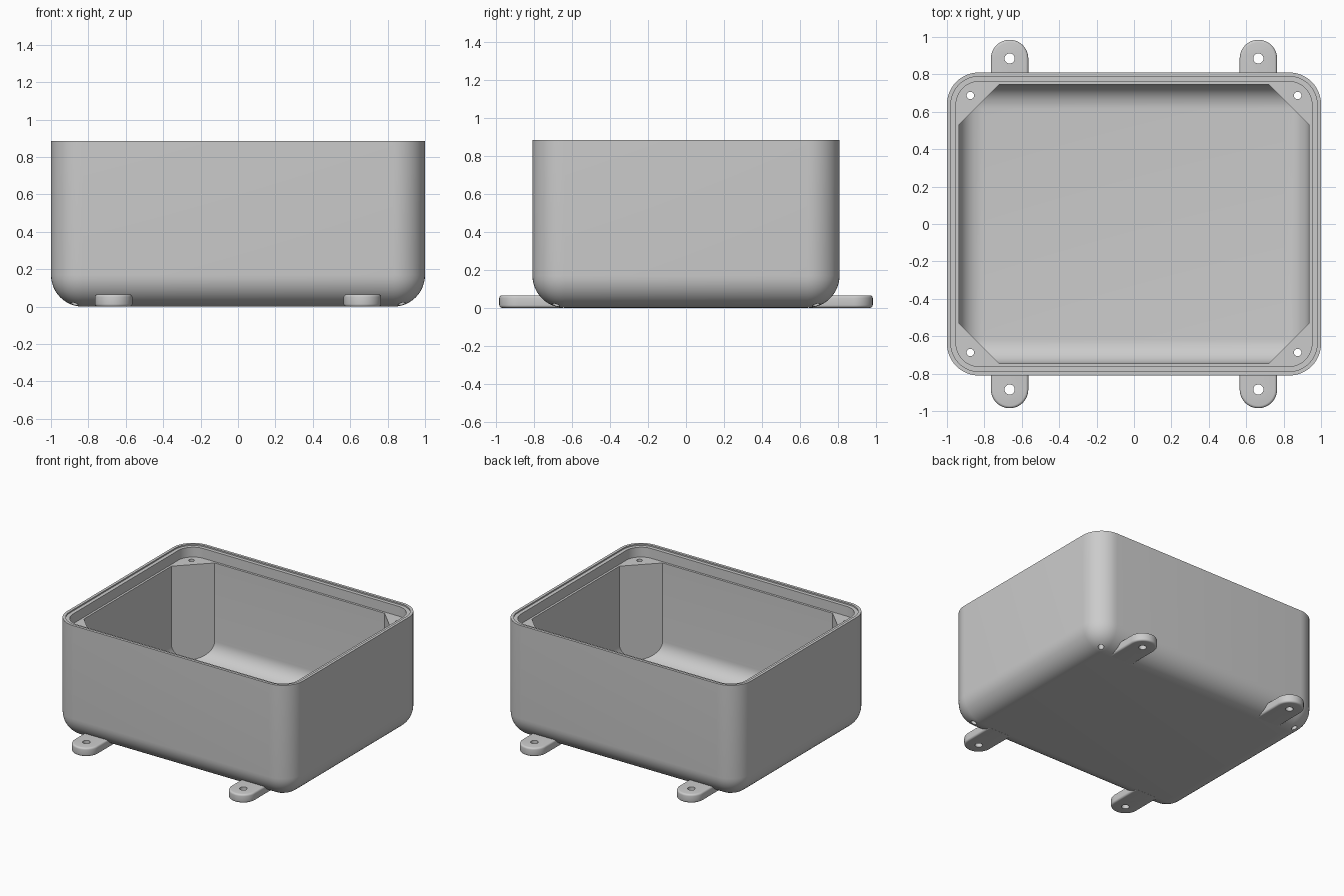
import bpy, bmesh, math
from mathutils import Vector

cube = bpy.data.objects.get("Cube")
if cube:
    bpy.data.objects.remove(cube, do_unlink=True)

HX, HY, H = 1.0, 0.81, 0.885          # outer half sizes and height
LEDGE, FLOOR = 0.80, 0.07
TAB_X, TAB_Y, TAB_R, TAB_H = 0.665, 0.885, 0.1, 0.066

grey = bpy.data.materials.new("light_grey")
grey.use_nodes = True
colour = (0.6, 0.6, 0.6, 1)
grey.diffuse_color = colour
grey.node_tree.nodes["Principled BSDF"].inputs["Base Color"].default_value = colour


def finish(bm, name):
    bmesh.ops.recalc_face_normals(bm, faces=bm.faces)
    mesh = bpy.data.meshes.new(name)
    bm.to_mesh(mesh)
    bm.free()
    mesh.materials.append(grey)
    obj = bpy.data.objects.new(name, mesh)
    bpy.context.collection.objects.link(obj)
    return obj


def rounded_box(hx, hy, z0, z1, radius, round_bottom):
    """Box with rounded upright edges and, if wanted, a rounded bottom."""
    bm = bmesh.new()
    bmesh.ops.create_cube(bm, size=2)
    for v in bm.verts:
        v.co = (v.co.x * hx, v.co.y * hy, z1 if v.co.z > 0 else z0)
    edges = []
    for e in bm.edges:
        low = [v.co.z < (z0 + z1) / 2 for v in e.verts]
        if low[0] != low[1] or (round_bottom and all(low)):
            edges.append(e)
    bmesh.ops.bevel(bm, geom=edges, offset=radius, offset_type='OFFSET',
                    segments=12, profile=0.5, affect='EDGES')
    return bm


def select_only(obj):
    bpy.ops.object.select_all(action='DESELECT')
    obj.select_set(True)
    bpy.context.view_layer.objects.active = obj


def cut(target, cutter):
    mod = target.modifiers.new("cut", 'BOOLEAN')
    mod.operation, mod.solver, mod.object = 'DIFFERENCE', 'EXACT', cutter
    select_only(target)
    bpy.ops.object.modifier_apply(modifier=mod.name)
    bpy.data.objects.remove(cutter, do_unlink=True)


def drill(target, x, y, radius):
    bm = bmesh.new()
    bmesh.ops.create_cone(bm, cap_ends=True, segments=24, radius1=radius,
                          radius2=radius, depth=3)
    bmesh.ops.translate(bm, verts=bm.verts, vec=(x, y, 0))
    cut(target, finish(bm, "drill"))


def smooth(obj):
    select_only(obj)
    bpy.ops.object.shade_smooth_by_angle(angle=math.radians(30))


corners = [(sx, sy) for sx in (-1, 1) for sy in (-1, 1)]

# Outer shell
box = finish(rounded_box(HX, HY, 0, H, 0.17, True), "enclosure_body")

# Main cavity, with its corners sliced off to leave the screw posts
bm = rounded_box(0.935, 0.745, FLOOR, 1.2, 0.13, True)
for sx, sy in corners:
    bmesh.ops.bisect_plane(bm, geom=bm.verts[:] + bm.edges[:] + bm.faces[:],
                           plane_co=(sx * 0.72, sy * 0.745, 0),
                           plane_no=Vector((sx, sy, 0)).normalized(),
                           clear_outer=True)
    bmesh.ops.holes_fill(bm, edges=[e for e in bm.edges if e.is_boundary], sides=0)
cut(box, finish(bm, "cavity"))

# Stepped recess for the lid inside the rim
cut(box, finish(rounded_box(0.952, 0.762, LEDGE, 1.2, 0.125, False), "lid_recess"))
cut(box, finish(rounded_box(0.979, 0.789, H - 0.01, 1.2, 0.15, False), "rim_step"))

# Screw holes through the posts
for sx, sy in corners:
    drill(box, sx * 0.875, sy * 0.687, 0.02)
smooth(box)

# Mounting tabs with rounded ends
for sx, sy in corners:
    bm = bmesh.new()
    x, y = sx * TAB_X, sy * TAB_Y
    outline = [(x + TAB_R, sy * 0.65)]
    for i in range(25):
        a = math.pi * i / 24
        outline.append((x + TAB_R * math.cos(a), y + sy * TAB_R * math.sin(a)))
    outline.append((x - TAB_R, sy * 0.65))
    base = bm.faces.new([bm.verts.new((px, py, 0)) for px, py in outline])
    up = bmesh.ops.extrude_face_region(bm, geom=[base])["geom"]
    bmesh.ops.translate(bm, vec=(0, 0, TAB_H),
                        verts=[g for g in up if isinstance(g, bmesh.types.BMVert)])
    bmesh.ops.recalc_face_normals(bm, faces=bm.faces)
    rims = [e for e in bm.edges
            if abs(e.verts[0].co.z - e.verts[1].co.z) < 0.001
            and max(abs(v.co.y) for v in e.verts) > 0.7]
    bmesh.ops.bevel(bm, geom=rims, offset=0.014, offset_type='OFFSET',
                    segments=4, profile=0.5, affect='EDGES')
    side = ("back_" if sy > 0 else "front_") + ("left" if sx > 0 else "right")
    tab = finish(bm, "mounting_tab_" + side)
    drill(tab, x, y, 0.027)
    smooth(tab)
